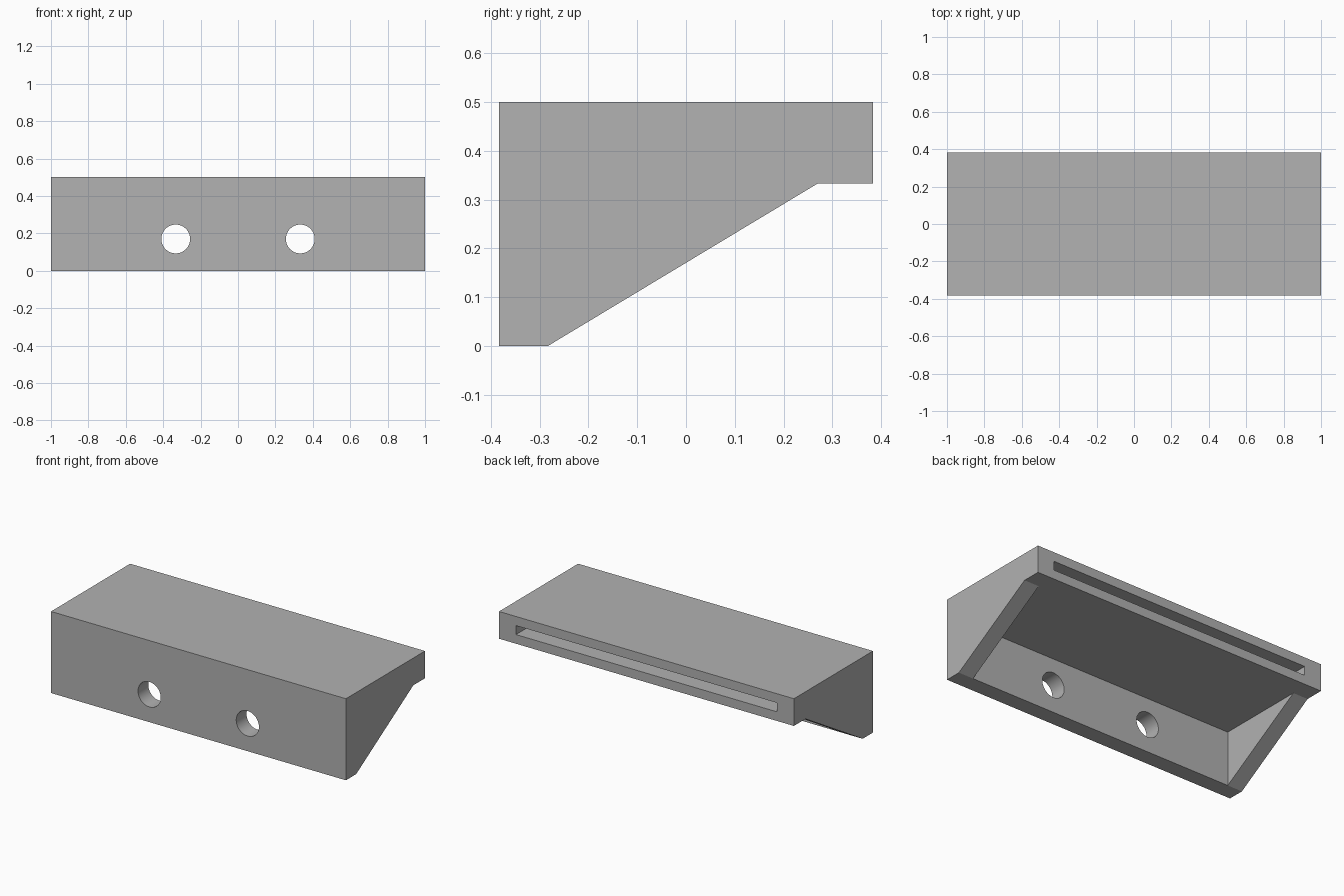
import bpy, bmesh, math
from mathutils import Matrix

if "Cube" in bpy.data.objects:
    bpy.data.objects.remove(bpy.data.objects["Cube"], do_unlink=True)

FRONT, BACK = -0.383, 0.383
WALL_Y, LEDGE_Y, LEDGE_Z, TOP = -0.283, 0.27, 0.333, 0.5

grey = bpy.data.materials.new("plain grey")
grey.use_nodes = True
grey.diffuse_color = (0.445, 0.445, 0.445, 1)
grey.node_tree.nodes["Principled BSDF"].inputs["Base Color"].default_value = grey.diffuse_color


def link_mesh(name, bm):
    bmesh.ops.recalc_face_normals(bm, faces=bm.faces)
    mesh = bpy.data.meshes.new(name)
    bm.to_mesh(mesh)
    bm.free()
    mesh.materials.append(grey)
    obj = bpy.data.objects.new(name, mesh)
    bpy.context.collection.objects.link(obj)
    return obj


def prism(name, profile, half_width):
    """Extrude a (y, z) profile symmetrically along x."""
    bm = bmesh.new()
    face = bm.faces.new([bm.verts.new((-half_width, y, z)) for y, z in profile])
    new = bmesh.ops.extrude_face_region(bm, geom=[face])["geom"]
    moved = [v for v in new if isinstance(v, bmesh.types.BMVert)]
    bmesh.ops.translate(bm, verts=moved, vec=(2 * half_width, 0, 0))
    return link_mesh(name, bm)


def hole_cutter(name, x):
    bm = bmesh.new()
    turn = Matrix.Translation((x, -0.33, 0.17)) @ Matrix.Rotation(math.pi / 2, 4, "X")
    bmesh.ops.create_cone(bm, cap_ends=True, segments=64, radius1=0.077,
                          radius2=0.077, depth=0.2, matrix=turn)
    return link_mesh(name, bm)


# Shelf body with sloping underside
body = prism("shelf_body", [(FRONT, 0), (WALL_Y, 0), (LEDGE_Y, LEDGE_Z),
                            (BACK, LEDGE_Z), (BACK, TOP), (FRONT, TOP)], 1)

# Wedge hollow below, long slot in the back, two screw holes in the front wall
cutters = [
    prism("hollow_cutter", [(WALL_Y, -0.1), (LEDGE_Y, -0.1),
                            (LEDGE_Y, LEDGE_Z), (WALL_Y, LEDGE_Z)], 0.9),
    prism("slot_cutter", [(-0.27, 0.389), (0.5, 0.389), (0.5, 0.444), (-0.27, 0.444)], 0.885),
    hole_cutter("right_hole_cutter", -0.333),
    hole_cutter("left_hole_cutter", 0.333),
]
bpy.ops.object.select_all(action="DESELECT")
bpy.context.view_layer.objects.active = body
body.select_set(True)
for cutter in cutters:
    cutter.hide_render = True
    cut = body.modifiers.new(cutter.name, "BOOLEAN")
    cut.operation = "DIFFERENCE"
    cut.solver = "EXACT"
    cut.object = cutter
    bpy.ops.object.modifier_apply(modifier=cut.name)
    bpy.data.objects.remove(cutter, do_unlink=True)

bpy.ops.object.shade_smooth_by_angle(angle=math.radians(25))
